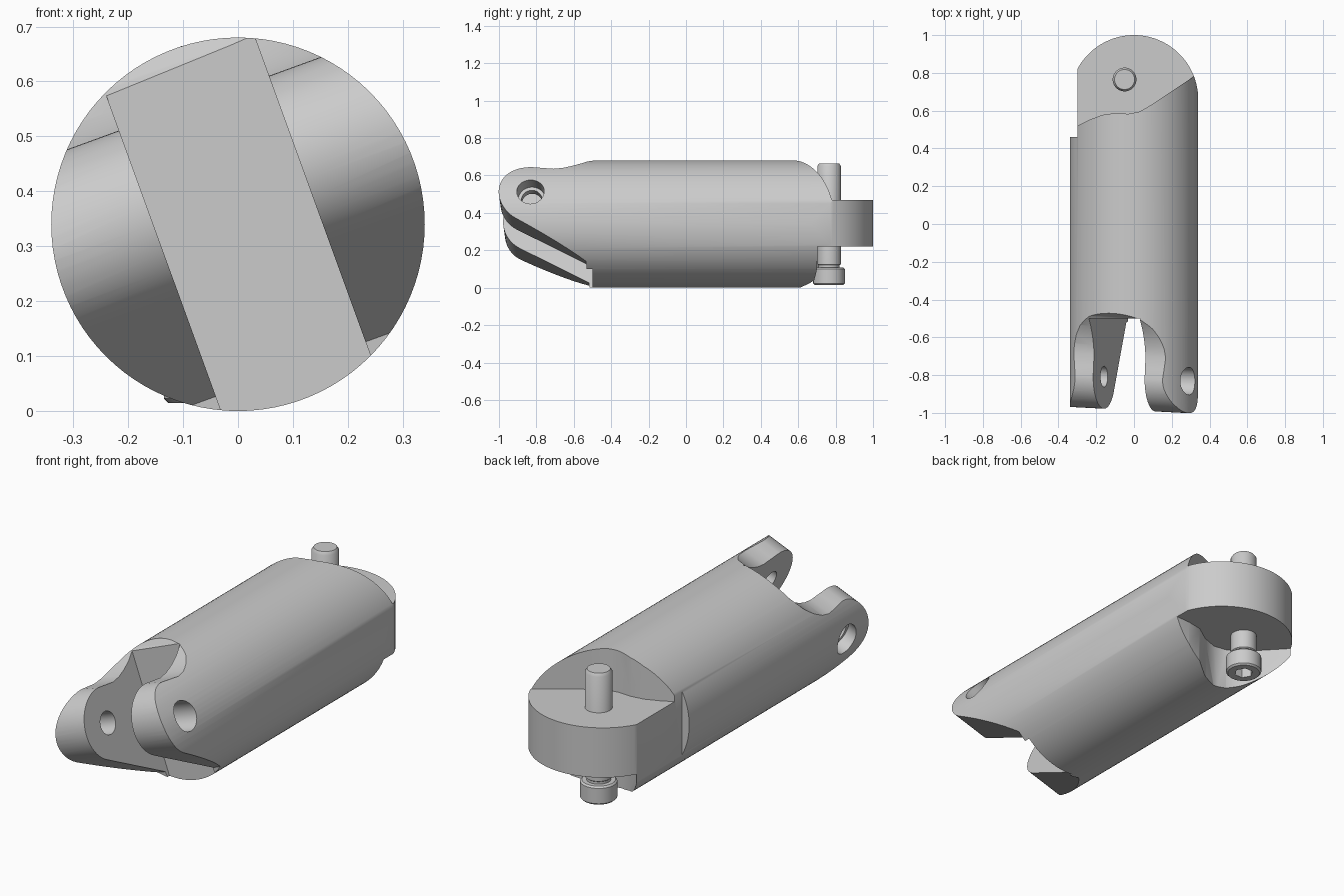
import bpy, bmesh
from math import sin, cos, radians, pi
from mathutils import Matrix, Vector

if "Cube" in bpy.data.objects:
    bpy.data.objects.remove(bpy.data.objects["Cube"])

R = 0.34
# Fork frame: rolled about the long axis and slightly yawed
ROLL = Matrix.Translation((0, 0, R)) @ Matrix.Rotation(radians(-20), 4, 'Y')
FORK = (Matrix.Translation((0, 0, R)) @ Matrix.Rotation(radians(-3), 4, 'Z')
        @ Matrix.Rotation(radians(-20), 4, 'Y'))


def make(name, bm, mat=Matrix()):
    bmesh.ops.recalc_face_normals(bm, faces=bm.faces)
    bm.transform(mat)
    me = bpy.data.meshes.new(name)
    bm.to_mesh(me)
    bm.free()
    ob = bpy.data.objects.new(name, me)
    bpy.context.collection.objects.link(ob)
    return ob


def prism(name, pts, a, b, place, mat=Matrix()):
    """Extrude a 2D outline from a to b; place maps (p, q, depth) to a point."""
    bm = bmesh.new()
    f = bm.faces.new([bm.verts.new(place(p, q, a)) for p, q in pts])
    ext = bmesh.ops.extrude_face_region(bm, geom=[f])['geom']
    shift = Vector(place(0, 0, b)) - Vector(place(0, 0, a))
    bmesh.ops.translate(bm, vec=shift, verts=[v for v in ext if isinstance(v, bmesh.types.BMVert)])
    return make(name, bm, mat)


def arc(cx, cy, r, a0, a1, n):
    return [(cx + r * cos(radians(a0 + (a1 - a0) * i / n)),
             cy + r * sin(radians(a0 + (a1 - a0) * i / n))) for i in range(n + 1)]


def circle(cx, cy, r, n):
    return arc(cx, cy, r, 0, 360, n)[:-1]


def boolean(ob, cutter, op='DIFFERENCE'):
    cutter.hide_render = True
    m = ob.modifiers.new('cut', 'BOOLEAN')
    m.operation, m.object, m.solver = op, cutter, 'EXACT'
    bpy.context.view_layer.objects.active = ob
    bpy.ops.object.modifier_apply(modifier=m.name)
    bpy.data.objects.remove(cutter)


def smooth(ob, angle):
    bpy.ops.object.select_all(action='DESELECT')
    ob.select_set(True)
    bpy.context.view_layer.objects.active = ob
    bpy.ops.object.shade_smooth_by_angle(angle=radians(angle))


along_x = lambda p, q, d: (d, p, q)
along_y = lambda p, q, d: (p, d, q)
along_z = lambda p, q, d: (p, q, d)

# Round link body
body = prism('link_body', circle(0, R, R, 96), -1.1, 1.1, along_y)

# Fork side outline: rounded arm ends, dipped top, sloping underside
outline = arc(-0.815, 0.05, 0.17, 242, 90, 24) + [
    (-0.76, 0.214), (-0.70, 0.208), (-0.65, 0.216), (-0.60, 0.235), (-0.55, 0.262),
    (-0.50, 0.302), (-0.45, 0.37), (1.3, 0.40), (1.3, -0.40), (-0.51, -0.40), (-0.52, -0.29)]
boolean(body, prism('fork_outline', outline, -0.6, 0.6, along_x, FORK), 'INTERSECT')

# Slot between the fork arms
boolean(body, prism('fork_slot', [(-1.3, -0.6), (-0.5, -0.6), (-0.5, 0.6), (-1.3, 0.6)],
                    -0.145, 0.145, along_x, ROLL))

# Cross hole with wider outer mouths
boolean(body, prism('cross_hole', circle(-0.815, 0.05, 0.055, 40), -0.6, 0.6, along_x, FORK))
for s in (-1, 1):
    boolean(body, prism('hole_mouth', circle(-0.815, 0.05, 0.073, 40), s * 0.24, s * 0.6, along_x, FORK))

# Rounded plan of the tongue end
plan = arc(0, 0.66, 0.34, 0, 180, 48) + [(-0.38, 0.5), (-0.38, -1.2), (0.38, -1.2), (0.38, 0.5)]
boolean(body, prism('tongue_plan', plan, -0.2, 0.9, along_z), 'INTERSECT')

# Relief above the tongue, along an oblique shoulder
upper = [(-0.45, 0.49), (-0.30, 0.52), (-0.24, 0.55), (-0.17, 0.577), (-0.10, 0.587), (-0.03, 0.583),
         (0.03, 0.595), (0.09, 0.63), (0.30, 0.77), (0.45, 0.87), (0.45, 1.2), (-0.45, 1.2)]
boolean(body, prism('upper_relief', upper, 0.47, 0.9, along_z))

# Relief below the tongue
lower = [(-0.45, 0.98), (-0.30, 0.82), (-0.14, 0.65), (-0.07, 0.61), (0, 0.60), (0.08, 0.63),
         (0.16, 0.685), (0.24, 0.70), (0.45, 0.71), (0.45, 1.2), (-0.45, 1.2)]
boolean(body, prism('lower_relief', lower, -0.2, 0.22, along_z))

# Flat on the left side of the tongue
boolean(body, prism('side_flat', [(-0.5, 0.46), (-0.30, 0.46), (-0.30, 1.2), (-0.5, 1.2)],
                    -0.2, 0.9, along_z))
smooth(body, 35)

# Vertical pivot screw, head below
profile = [(0, 0.015), (0.077, 0.015), (0.085, 0.023), (0.085, 0.10), (0.077, 0.108), (0.056, 0.108),
           (0.056, 0.12), (0.063, 0.125), (0.063, 0.65), (0.053, 0.665), (0, 0.665)]
bm = bmesh.new()
vs = [bm.verts.new((r, 0, z)) for r, z in profile]
es = [bm.edges.new(e) for e in zip(vs, vs[1:])]
bmesh.ops.spin(bm, geom=vs + es, cent=(0, 0, 0), axis=(0, 0, 1), angle=2 * pi, steps=48)
bmesh.ops.remove_doubles(bm, verts=bm.verts, dist=0.0005)
screw = make('pivot_screw', bm, Matrix.Translation((-0.05, 0.765, 0)))
boolean(screw, prism('hex_socket', circle(-0.05, 0.765, 0.045, 6), -0.05, 0.065, along_z))
smooth(screw, 35)
